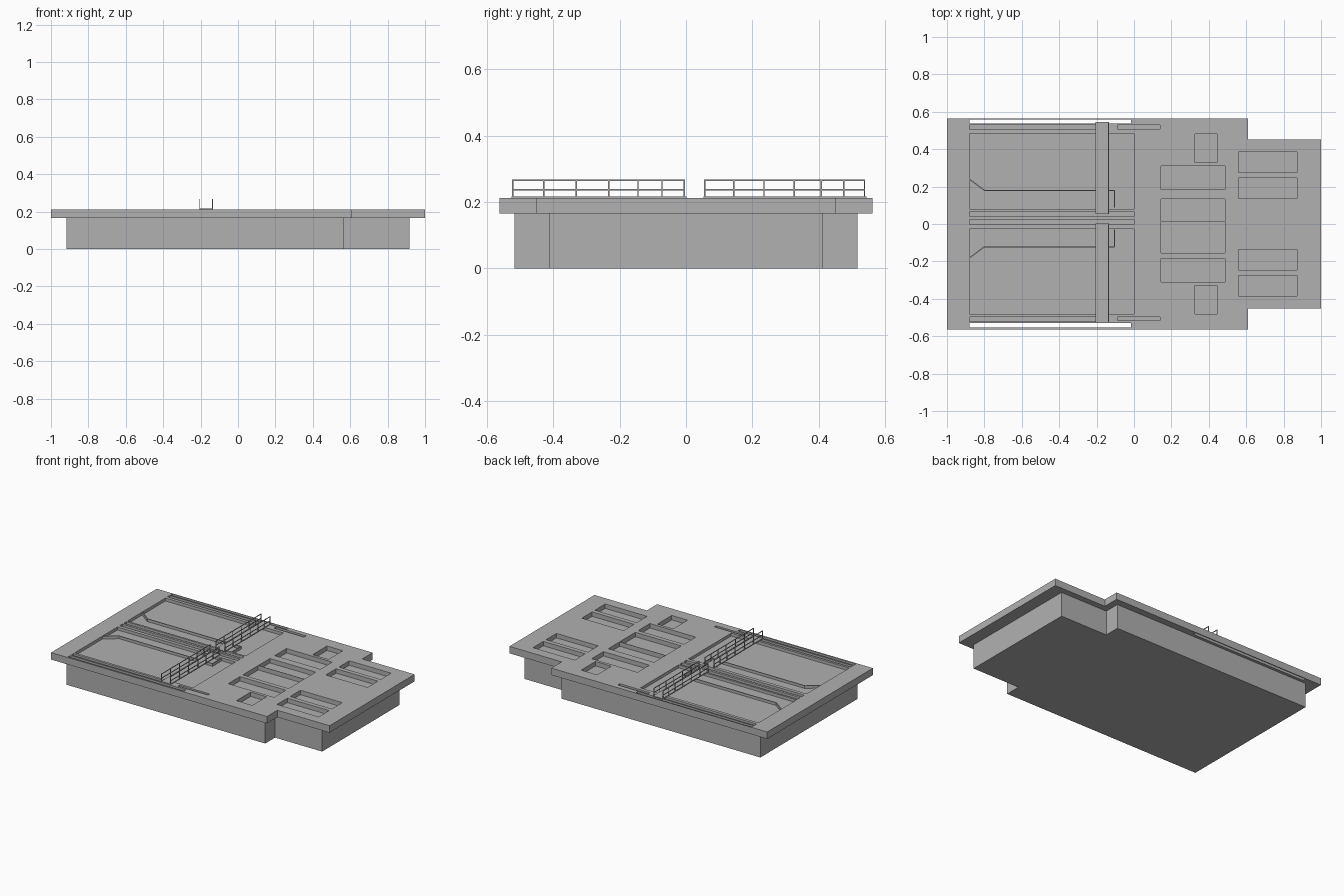
import bpy
import bmesh
from mathutils import Matrix, Vector

old = bpy.data.objects.get("Cube")
if old:
    bpy.data.objects.remove(old, do_unlink=True)

concrete = bpy.data.materials.new("concrete_grey")
concrete.use_nodes = True
GREY = (0.44, 0.44, 0.44, 1)
concrete.diffuse_color = GREY
concrete.node_tree.nodes["Principled BSDF"].inputs["Base Color"].default_value = GREY

BASE, TOP = 0.165, 0.212


def finish(name, bm):
    bmesh.ops.recalc_face_normals(bm, faces=bm.faces)
    mesh = bpy.data.meshes.new(name)
    bm.to_mesh(mesh)
    bm.free()
    mesh.materials.append(concrete)
    obj = bpy.data.objects.new(name, mesh)
    bpy.context.collection.objects.link(obj)
    return obj


def box(bm, x0, x1, y0, y1, z0, z1):
    size = Vector((x1 - x0, y1 - y0, z1 - z0))
    mid = Vector((x0 + x1, y0 + y1, z0 + z1)) / 2
    bmesh.ops.create_cube(bm, size=1, matrix=Matrix.Translation(mid) @ Matrix.Diagonal(size.to_4d()))


def notched_block(name, x0, x1, y, notch_x, notch_y, z0, z1):
    """Rectangular block with both corners at the +x end cut away."""
    half = [(x0, y), (notch_x, y), (notch_x, notch_y), (x1, notch_y)]
    outline = half + [(px, -py) for px, py in reversed(half)]
    bm = bmesh.new()
    face = bm.faces.new([bm.verts.new((px, py, z0)) for px, py in outline])
    up = bmesh.ops.extrude_face_region(bm, geom=[face])["geom"]
    bmesh.ops.translate(bm, vec=(0, 0, z1 - z0), verts=[v for v in up if isinstance(v, bmesh.types.BMVert)])
    return finish(name, bm)


# Basin body and overhanging top slab
notched_block("basin_body", -0.917, 0.917, 0.517, 0.565, 0.413, 0, BASE)
slab = notched_block("top_slab", -1, 1, 0.563, 0.61, 0.453, BASE, TOP)

# Recesses: x range, y range, depth
recesses = [
    (-0.88, 0, 0.08, 0.484, 0.02), (-0.88, 0, -0.481, -0.027, 0.02),       # settling tanks
    (-0.88, 0, 0.04, 0.067, 0.02), (-0.88, 0, -0.003, 0.024, 0.02),        # middle channels
    (-0.88, -0.2, 0.505, 0.53, 0.02), (-0.88, -0.2, -0.52, -0.497, 0.02),  # side channels
    (-0.088, 0.138, 0.508, 0.53, 0.02), (-0.088, 0.138, -0.515, -0.497, 0.02),
    (-0.88, -0.016, 0.537, 0.559, 0.1), (-0.88, -0.016, -0.553, -0.53, 0.1),  # open slots
    (0.144, 0.486, 0.013, 0.134, 0.03), (0.144, 0.486, -0.155, 0.01, 0.03),   # middle pits
]
for x0, x1, y0, y1 in [(0.326, 0.444, 0.33, 0.482), (0.144, 0.486, 0.185, 0.31),
                       (0.56, 0.872, 0.275, 0.385), (0.56, 0.872, 0.135, 0.245)]:
    recesses += [(x0, x1, y0, y1, 0.03), (x0, x1, -y1, -y0, 0.03)]

bm = bmesh.new()
for x0, x1, y0, y1, depth in recesses:
    box(bm, x0, x1, y0, y1, TOP - depth, TOP + 0.05)
cutter = finish("recess_cutter", bm)
cutter.hide_render = True
mod = slab.modifiers.new("recesses", "BOOLEAN")
mod.operation = "DIFFERENCE"
mod.solver = "EXACT"
mod.object = cutter
bpy.context.view_layer.update()
cut = bpy.data.meshes.new_from_object(slab.evaluated_get(bpy.context.evaluated_depsgraph_get()))
slab.modifiers.clear()
slab.data = cut
bpy.data.objects.remove(cutter, do_unlink=True)


# Thin baffle walls standing on the tank floors
def baffle(name, path, thick=0.006):
    bm = bmesh.new()
    for a, b in zip(path, path[1:]):
        a, b = Vector(a), Vector(b)
        d = b - a
        turn = Matrix.Rotation(Vector((1, 0)).angle_signed(d) * -1, 4, "Z")
        mid = ((a + b) / 2).to_3d() + Vector((0, 0, TOP - 0.011))
        scale = Matrix.Diagonal((d.length + thick / 2, thick, 0.018, 1))
        bmesh.ops.create_cube(bm, size=1, matrix=Matrix.Translation(mid) @ turn @ scale)
    finish(name, bm)


for side, y, end in [("left", 0.18, 0.08), ("right", -0.122, -0.027)]:
    outer = y + 0.06 if side == "left" else y - 0.06
    baffle("baffle_" + side, [(-0.88, outer), (-0.8, y), (-0.105, y),
                              (-0.105, 0.09 if side == "left" else -0.03)])

# Scraper bridges with railings on both edges
X0, X1, R = -0.206, -0.135, 0.002
for side, y0, y1 in [("left", 0.055, 0.54), ("right", -0.524, -0.003)]:
    bm = bmesh.new()
    box(bm, X0, X1, y0 - 0.002, y1 + 0.005, TOP - 0.002, TOP + 0.005)
    finish("bridge_deck_" + side, bm)
    bm = bmesh.new()
    for x in (X0 + R, X1 - R):
        for z in (0.237, 0.265):
            box(bm, x - R, x + R, y0, y1, z - R, z + R)
        for t in (0, 0.18, 0.37, 0.56, 0.73, 0.87, 1):
            y = y0 + R + (y1 - y0 - 2 * R) * t
            box(bm, x - R, x + R, y - R, y + R, TOP, 0.265)
    finish("bridge_railing_" + side, bm)
